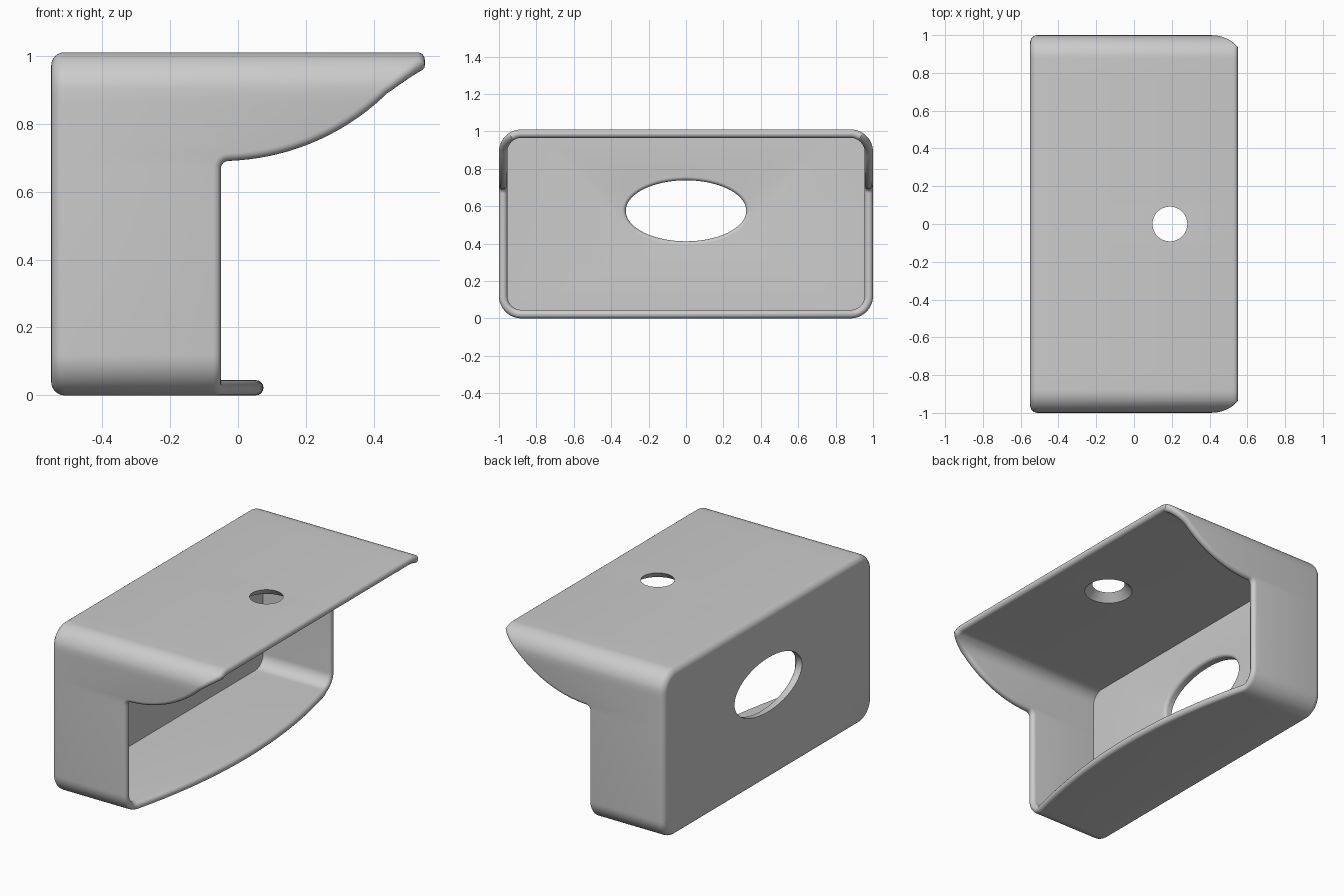
import bpy, bmesh
from math import sin, cos, pi, hypot

if "Cube" in bpy.data.objects:
    bpy.data.objects.remove(bpy.data.objects["Cube"])

HALF, HIGH, CORNER = 1.0, 1.01, 0.12      # shell cross-section
WALL = 0.045
BACK, INNER_BACK, FRONT = -0.55, -0.5, -0.05
FLAT = HALF - CORNER
ARC = CORNER * pi / 2
SIDE = HIGH - 2 * CORNER
TOTAL = 2 * FLAT + 2 * ARC + SIDE

grey = bpy.data.materials.new("plain grey")
grey.use_nodes = True
grey.diffuse_color = (0.6, 0.6, 0.6, 1)
grey.node_tree.nodes["Principled BSDF"].inputs["Base Color"].default_value = (0.6, 0.6, 0.6, 1)


def section(s, d):
    """Point (y, z) at length s along the half section, moved inward by d."""
    r = CORNER - d
    if s < FLAT:
        return s, d
    s -= FLAT
    if s < ARC:
        a = s / CORNER
        return FLAT + r * sin(a), CORNER - r * cos(a)
    s -= ARC
    if s < SIDE:
        return HALF - d, CORNER + s
    s -= SIDE
    if s < ARC:
        a = s / CORNER
        return FLAT + r * cos(a), HIGH - CORNER + r * sin(a)
    return FLAT - (s - ARC), HIGH - d


def make_object(name, rings):
    """Skin closed rings of equal length and cap both ends."""
    bm = bmesh.new()
    loops = [[bm.verts.new(p) for p in ring] for ring in rings]
    for a, b in zip(loops, loops[1:]):
        for i in range(len(a)):
            j = (i + 1) % len(a)
            bm.faces.new((a[i], a[j], b[j], b[i]))
    bm.faces.new(loops[0])
    bm.faces.new(loops[-1])
    bmesh.ops.recalc_face_normals(bm, faces=bm.faces)
    mesh = bpy.data.meshes.new(name)
    bm.to_mesh(mesh)
    bm.free()
    mesh.materials.append(grey)
    obj = bpy.data.objects.new(name, mesh)
    bpy.context.collection.objects.link(obj)
    return obj


def lip(y):
    """Bowed front edge of the floor."""
    return max(FRONT, FRONT + 0.125 * (1 - (y / 0.93) ** 2))


# Front edge as (length along section, x): floor, side, side curve, roof
edge = [(FLAT * i / 16, lip(FLAT * i / 16)) for i in range(16)]
for i in range(13):
    a = pi / 2 * i / 12
    edge.append((FLAT + CORNER * a, lip(FLAT + CORNER * sin(a))))
side_start = FLAT + ARC - CORNER
for i in range(7):
    a = pi / 2 * i / 6
    edge.append((side_start + 0.668 + 0.022 * sin(a), FRONT + 0.022 * (1 - cos(a))))
for i in range(1, 17):
    x = 0.022 + 0.468 * i / 16
    edge.append((side_start + 0.69 + 0.7 - (0.49 - x * x) ** 0.5, FRONT + x))
for i in range(1, 17):
    a = pi / 2 * i / 16
    z = HIGH - CORNER + CORNER * sin(a)
    edge.append((FLAT + ARC + SIDE + CORNER * a, min(0.55, 0.44 + (z - 0.888) * 1.08)))
edge += [(TOTAL - FLAT * (1 - i / 8), 0.55) for i in range(1, 9)]

# Unit directions pointing from the edge into the sheet
steps = []
for (s0, x0), (s1, x1) in zip(edge, edge[1:]):
    n = hypot(s1 - s0, x1 - x0)
    steps.append(((s1 - s0) / n, (x1 - x0) / n))
inward = []
for i in range(len(edge)):
    if i in (0, len(edge) - 1):
        inward.append((0, -1))
        continue
    ds, dx = (steps[i - 1][k] + steps[i][k] for k in (0, 1))
    n = hypot(ds, dx)
    inward.append((dx / n, -ds / n))


def ring(offset, d, x=None):
    """Full mirrored loop following the front edge, or lying flat at x."""
    half = []
    for (s, ex), (ns, nx) in zip(edge, inward):
        y, z = section(s + ns * offset, d)
        half.append((ex + nx * offset if x is None else x, y, z))
    return half + [(px, -y, z) for px, y, z in half[-2:0:-1]]


# Shell: rounded back edge, outer skin, rounded rim, inner skin
R = WALL / 2
rings = []
for i in range(7):
    a = pi / 2 * i / 6
    rings.append(ring(R, 0.04 * (1 - sin(a)), BACK + 0.04 * (1 - cos(a))))
for i in range(9):
    a = pi * i / 8
    rings.append(ring(R * (1 - sin(a)), R * (1 - cos(a))))
rings.append(ring(R, WALL, INNER_BACK))
shell = make_object("shell", rings)

# Oval opening in the back wall, flared on the inside
turn = [2 * pi * i / 96 for i in range(96)]
flare = [(-0.6, 0)]
for i in range(7):
    a = pi / 2 * i / 6
    flare.append((-0.52 + 0.02 * sin(a), 0.02 * (1 - cos(a))))
flare.append((-0.45, 0.02))
oval = make_object("oval_cutter", [
    [(x, (0.322 + g) * cos(t), 0.575 + (0.163 + g) * sin(t)) for t in turn] for x, g in flare])

# Countersunk round hole in the roof
cone = [(0.9, 0.135), (HIGH - WALL, 0.135), (HIGH, 0.092), (1.1, 0.092)]
hole = make_object("hole_cutter", [
    [(0.19 + r * cos(t), r * sin(t), z) for t in turn] for z, r in cone])

bpy.context.view_layer.objects.active = shell
for cutter in (oval, hole):
    cutter.hide_render = True
    mod = shell.modifiers.new(cutter.name, "BOOLEAN")
    mod.operation = "DIFFERENCE"
    mod.solver = "EXACT"
    mod.object = cutter
    bpy.ops.object.modifier_apply(modifier=mod.name)
    bpy.data.objects.remove(cutter)

bpy.ops.object.select_all(action="DESELECT")
shell.select_set(True)
bpy.ops.object.shade_smooth_by_angle(angle=pi / 6)
